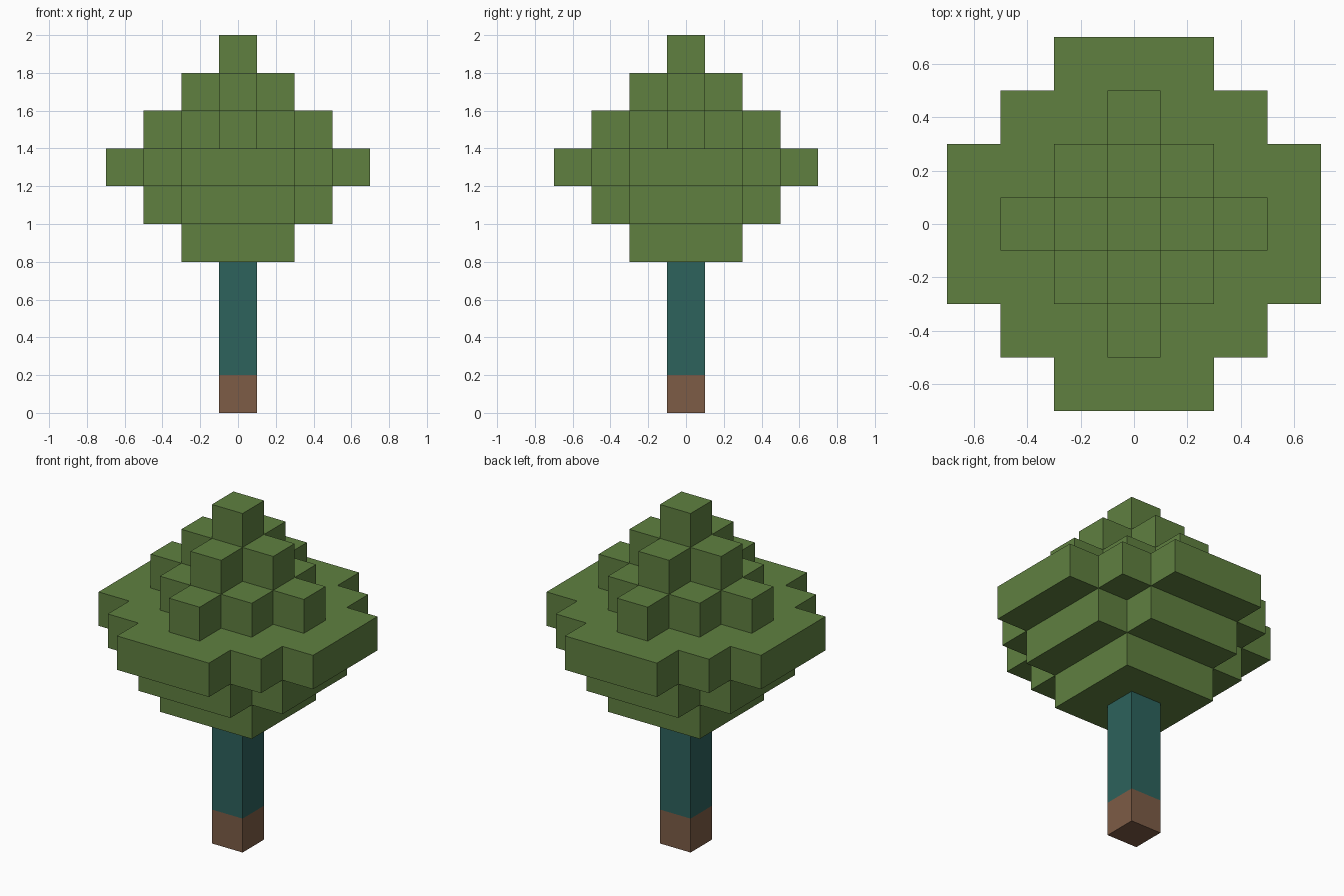
import bpy, bmesh
from mathutils import Vector

if "Cube" in bpy.data.objects:
    bpy.data.objects.remove(bpy.data.objects["Cube"])

S = 0.2  # block size


def material(name, rgb):
    m = bpy.data.materials.new(name)
    m.use_nodes = True
    m.diffuse_color = (*rgb, 1)
    bsdf = next(n for n in m.node_tree.nodes if n.type == 'BSDF_PRINCIPLED')
    bsdf.inputs["Base Color"].default_value = (*rgb, 1)
    return m


def slab(level, *half_sizes):
    """Cells of one level: a union of centred rectangles (half sizes in cells)."""
    return {(x, y, level) for a, b in half_sizes
            for x in range(-a, a + 1) for y in range(-b, b + 1)}


def build(name, cells, solid, mat):
    """Outer skin of a set of blocks, omitting faces that touch other blocks."""
    bm = bmesh.new()
    for c in cells:
        centre = Vector((c[0], c[1], c[2] + 0.5))
        for axis in range(3):
            for sign in (-1, 1):
                n = Vector((0, 0, 0))
                n[axis] = sign
                if tuple(int(c[i] + n[i]) for i in range(3)) in solid:
                    continue
                u = Vector((0, 0, 0))
                u[(axis + 1) % 3] = 0.5
                v = n.cross(u)
                mid = centre + n / 2
                bm.faces.new([bm.verts.new((mid + d) * S)
                              for d in (-u - v, u - v, u + v, v - u)])
    bmesh.ops.remove_doubles(bm, verts=bm.verts, dist=0.001)
    bmesh.ops.dissolve_limit(bm, angle_limit=0.01, verts=bm.verts, edges=bm.edges)
    mesh = bpy.data.meshes.new(name)
    bm.to_mesh(mesh)
    bm.free()
    mesh.materials.append(mat)
    bpy.context.collection.objects.link(bpy.data.objects.new(name, mesh))


# Trunk: one brown block below three teal ones
base = slab(0, (0, 0))
trunk = slab(1, (0, 0)) | slab(2, (0, 0)) | slab(3, (0, 0))

# Foliage: stepped levels from bottom to tip
levels = [
    [(1, 1)],
    [(2, 1), (1, 2)],
    [(3, 1), (2, 2), (1, 3)],
    [(2, 0), (1, 1), (0, 2)],
    [(1, 0), (0, 1)],
    [(0, 0)],
]
foliage = set()
for i, rects in enumerate(levels):
    foliage |= slab(4 + i, *rects)

solid = base | trunk | foliage
build("trunk_base", base, solid, material("brown", (0.205, 0.107, 0.061)))
build("trunk", trunk, solid, material("teal", (0.026, 0.122, 0.107)))
build("foliage", foliage, solid, material("leaf green", (0.115, 0.216, 0.051)))
